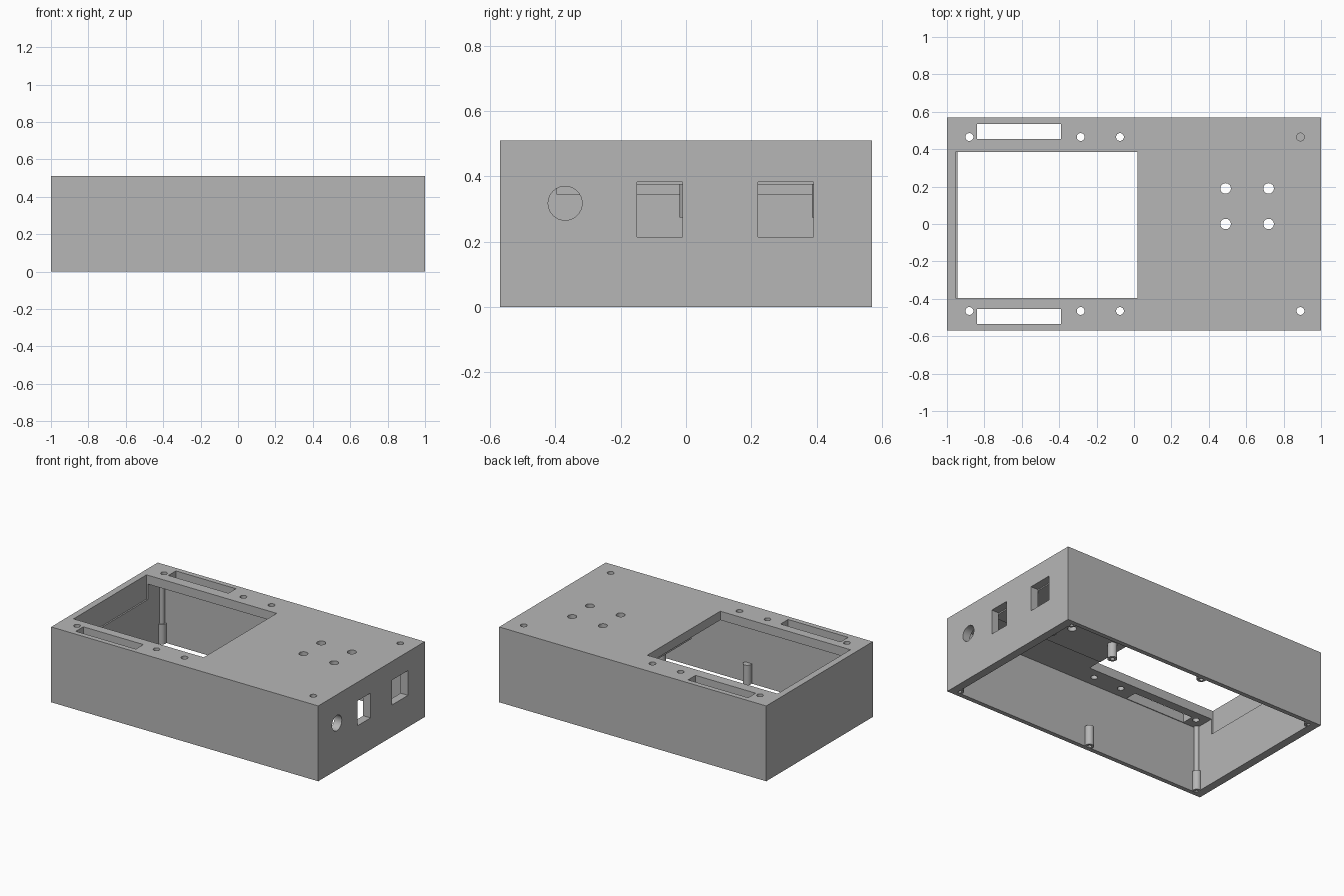
import bpy

cube = bpy.data.objects.get("Cube")
if cube:
    bpy.data.objects.remove(cube, do_unlink=True)

gray = bpy.data.materials.new("plain gray")
gray.use_nodes = True
gray.diffuse_color = (0.47, 0.47, 0.47, 1)
gray.node_tree.nodes["Principled BSDF"].inputs["Base Color"].default_value = (0.47, 0.47, 0.47, 1)


def box(name, x, y, z):
    """Box from (min, max) ranges."""
    spans = (x, y, z)
    bpy.ops.mesh.primitive_cube_add(size=1, location=[(a + b) / 2 for a, b in spans])
    ob = bpy.context.object
    ob.name = name
    ob.scale = [b - a for a, b in spans]
    bpy.ops.object.transform_apply(location=True, rotation=False, scale=True)
    ob.data.materials.append(gray)
    return ob


def cylinder(name, x, y, z, r, turn=0):
    """Upright cylinder over the range z; turn lays it along x."""
    bpy.ops.mesh.primitive_cylinder_add(
        vertices=32, radius=r, depth=z[1] - z[0],
        location=(x, y, (z[0] + z[1]) / 2), rotation=(0, turn, 0))
    ob = bpy.context.object
    ob.name = name
    ob.data.materials.append(gray)
    return ob


def cut(target, cutter):
    """Subtract the cutter, then discard it."""
    cutter.hide_render = True
    mod = target.modifiers.new("cut", 'BOOLEAN')
    mod.operation = 'DIFFERENCE'
    mod.solver = 'EXACT'
    mod.object = cutter
    bpy.context.view_layer.objects.active = target
    bpy.ops.object.modifier_apply(modifier=mod.name)
    bpy.data.objects.remove(cutter, do_unlink=True)


def smooth(ob):
    bpy.ops.object.select_all(action='DESELECT')
    ob.select_set(True)
    bpy.context.view_layer.objects.active = ob
    bpy.ops.object.shade_smooth_by_angle()


def tube(name, x, y, z, r, bore):
    """Screw boss with a bore through it."""
    ob = cylinder(name, x, y, z, r)
    cut(ob, cylinder("bore", x, y, (z[0] - 0.02, z[1] - 0.02), bore))
    smooth(ob)


# Hollow shell, open underneath
CEILING = 0.45
shell = box("enclosure_shell", (-1, 1), (-0.57, 0.57), (0, 0.51))
cut(shell, box("cavity", (-0.945, 0.945), (-0.54, 0.54), (-0.1, CEILING)))

# Display opening, which also notches the end wall
cut(shell, box("display_cut", (-0.955, 0.02), (-0.395, 0.385), (0.345, 0.6)))

# Long slots and screw holes along both edges
for side in (-1, 1):
    y = sorted((side * 0.455, side * 0.535))
    cut(shell, box("slot_cut", (-0.84, -0.39), y, (0.4, 0.6)))
    for x in (-0.88, -0.285, -0.075, 0.89):
        cut(shell, cylinder("screw_cut", x, side * 0.465, (0.4, 0.6), 0.021))

# Mounting plate under the ceiling
plate = box("mounting_plate", (0.1, 0.945), (-0.2, 0.54), (0.375, CEILING))

# Four button holes through lid and plate
for x in (0.49, 0.72):
    for y in (0.0, 0.19):
        for part in (shell, plate):
            cut(part, cylinder("button_cut", x, y, (0.3, 0.6), 0.028))

# Ports in the end wall
cut(shell, cylinder("round_port_cut", 0.97, -0.37, (0.25, 0.386), 0.052, 1.570796))
for y in ((-0.15, -0.01), (0.22, 0.39)):
    cut(shell, box("square_port_cut", (0.9, 1.1), y, (0.215, 0.383)))
smooth(shell)
smooth(plate)

# Board standoffs hanging from the plate
for x in (0.18, 0.66):
    for y in (0.01, 0.415):
        tube("board_standoff", x, y, (0.275, 0.38), 0.03, 0.014)

# Base screw bosses, with slim posts in the corners
for side in (-1, 1):
    for x in (-0.94, -0.09, 0.94):
        y = side * 0.528
        tube("base_boss", x, y, (0.001, 0.135), 0.028, 0.014)
        if abs(x) > 0.5:
            smooth(cylinder("corner_post", x, y, (0.13, CEILING), 0.018))
